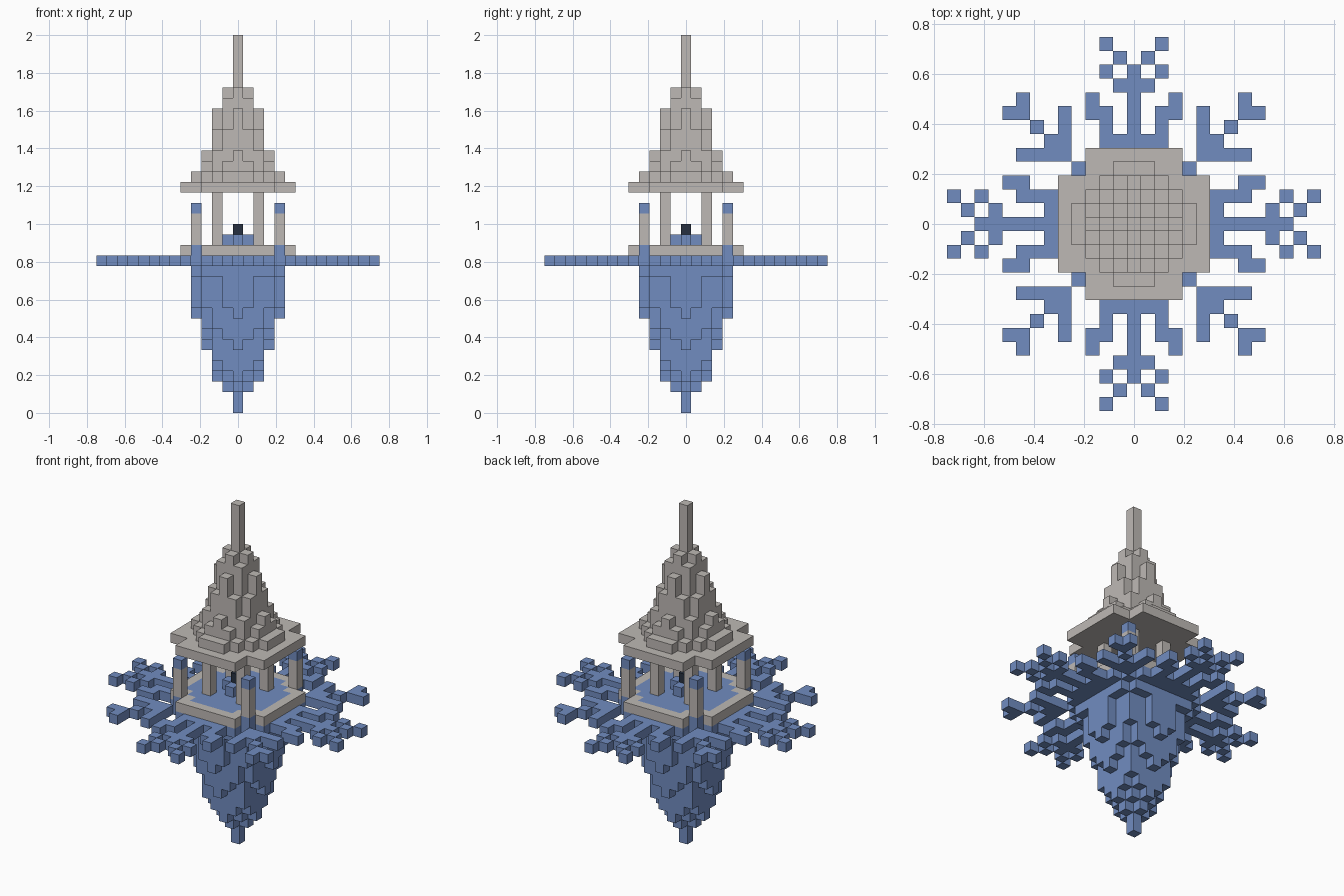
import bpy
import bmesh
from mathutils import Vector

UNIT = 2 / 36  # edge of one block

start_cube = bpy.data.objects.get("Cube")
if start_cube:
    bpy.data.objects.remove(start_cube, do_unlink=True)


def make_material(name, rgb):
    material = bpy.data.materials.new(name)
    material.use_nodes = True
    color = (*rgb, 1.0)
    material.diffuse_color = color
    material.node_tree.nodes["Principled BSDF"].inputs["Base Color"].default_value = color
    return material


blue = make_material("ice blue", (0.165, 0.265, 0.53))
stone = make_material("pale stone", (0.515, 0.485, 0.46))
dark = make_material("dark slate", (0.02, 0.03, 0.05))

AXES = [Vector(d) for d in ((1, 0, 0), (0, 1, 0), (0, 0, 1))]


def build_blocks(name, cells, material):
    """Make one mesh from the outer faces of a set of block cells."""
    bm = bmesh.new()
    for cell in cells:
        centre = Vector(cell) + Vector((0, 0, 0.5))
        for i, axis in enumerate(AXES):
            side, up = AXES[(i + 1) % 3], AXES[(i + 2) % 3]
            for sign in (1, -1):
                beside = tuple(int(c + sign * a) for c, a in zip(cell, axis))
                if beside in cells:
                    continue
                middle = centre + axis * sign / 2
                corners = [middle + (side * s * sign + up * t) / 2
                           for s, t in ((-1, -1), (1, -1), (1, 1), (-1, 1))]
                bm.faces.new([bm.verts.new(c * UNIT) for c in corners])
    bmesh.ops.remove_doubles(bm, verts=bm.verts, dist=UNIT / 100)
    mesh = bpy.data.meshes.new(name)
    bm.to_mesh(mesh)
    bm.free()
    mesh.materials.append(material)
    obj = bpy.data.objects.new(name, mesh)
    bpy.context.collection.objects.link(obj)
    return obj


def mirrored(a, b):
    """All eight symmetric copies of a plan cell."""
    return {(sx * p, sy * q) for p, q in ((a, b), (b, a))
            for sx in (1, -1) for sy in (1, -1)}


def layers(plan, bottom, top):
    return {(x, y, z) for x, y in plan for z in range(bottom, top)}


def stepped(profile, level):
    """Columns running from a level to the height given for each plan cell."""
    cells = set()
    for a, row in enumerate(profile):
        for b, end in enumerate(row):
            cells |= layers(mirrored(a, b), min(level, end), max(level, end))
    return cells


# Shared plan of the terrace and the eave: a square with notched corners
square = [(x, y) for x in range(-5, 6) for y in range(-5, 6)]
terrace = {(x, y) for x, y in square if min(abs(x), abs(y)) <= 3}
inner = {(x, y) for x, y in terrace
         if max(abs(x), abs(y)) <= 4 and abs(x) + abs(y) <= 6}
corners = mirrored(4, 4)

# Snowflake plate: straight arm, side prongs, diagonal arm
arm = [(a, 0) for a in range(6, 12)] + [(6, 1), (10, 1), (12, 1), (11, 2), (13, 2)]
prong = [(6, 2), (7, 2), (8, 2), (8, 3), (9, 3)]
diagonal = [(a, a) for a in range(4, 9)] + [(a, 5) for a in range(6, 9)] + [(9, 8)]
flake = set(terrace)
for a, b in arm + prong + diagonal:
    flake |= mirrored(a, b)
build_blocks("snowflake_plate", layers(flake, 14, 15), blue)

# Hanging base: lowest layer of each column, by distance from the axis
base_steps = [[0], [2, 3], [3, 4, 5], [6, 7, 8, 10], [9, 10, 13, 13]]
build_blocks("hanging_base", stepped(base_steps, 14), blue)

# Terrace with blue floor and stone rim
build_blocks("terrace_floor", layers(inner, 15, 16), blue)
build_blocks("terrace_rim", layers(terrace - inner, 15, 16), stone)

# Corner posts with blue feet and caps
build_blocks("post_feet", layers(corners, 15, 16), blue)
build_blocks("corner_posts", layers(corners, 16, 19), stone)
build_blocks("post_caps", layers(corners, 19, 20), blue)

# Columns under the roof
build_blocks("roof_columns", layers(mirrored(2, 2), 16, 21), stone)

# Altar in the middle
build_blocks("altar", layers(mirrored(1, 0) | {(0, 0)}, 16, 17), blue)
build_blocks("altar_top", layers({(0, 0)}, 17, 18), dark)

# Roof: flat eave and stepped spire
roof_steps = [[36], [31, 30], [29, 27, 25], [25, 24, 23], [23, 23]]
roof = layers(terrace, 21, 22) | stepped(roof_steps, 22)
build_blocks("roof_and_spire", roof, stone)
